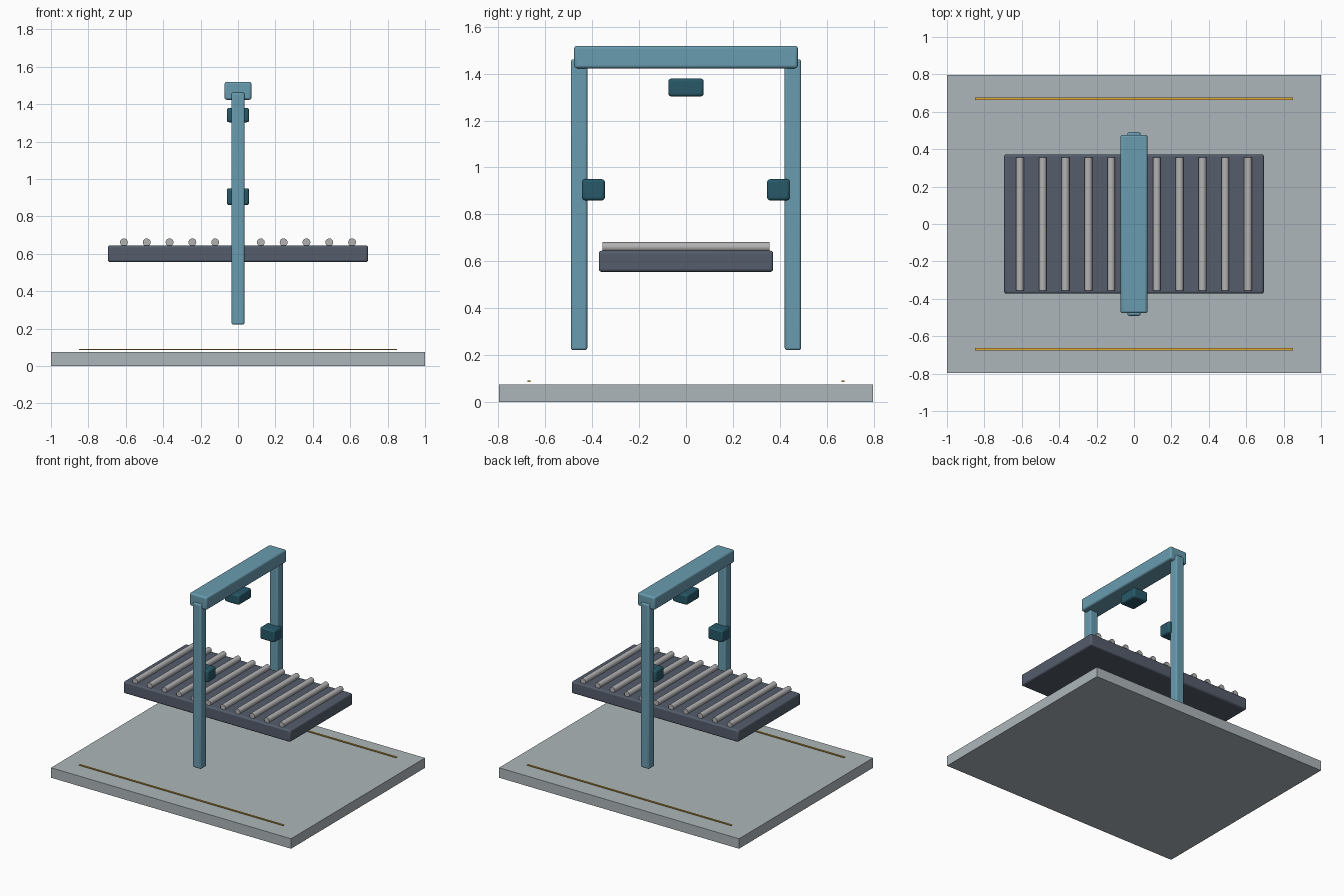
import bpy, bmesh
from mathutils import Matrix
from math import pi

if "Cube" in bpy.data.objects:
    bpy.data.objects.remove(bpy.data.objects["Cube"])


def material(name, r, g, b):
    m = bpy.data.materials.new(name)
    m.diffuse_color = (r, g, b, 1)
    m.use_nodes = True
    m.node_tree.nodes["Principled BSDF"].inputs["Base Color"].default_value = m.diffuse_color
    return m


CONCRETE = material("pale_grey", 0.42, 0.47, 0.49)
YELLOW = material("marking_yellow", 0.75, 0.42, 0.05)
DARK = material("dark_slate", 0.09, 0.11, 0.15)
STEEL = material("roller_steel", 0.45, 0.45, 0.45)
BLUE = material("frame_blue", 0.14, 0.33, 0.43)
TEAL = material("sensor_teal", 0.02, 0.10, 0.14)


def finish(name, bm, mat, bevel=0.0):
    me = bpy.data.meshes.new(name)
    bm.to_mesh(me)
    bm.free()
    ob = bpy.data.objects.new(name, me)
    bpy.context.collection.objects.link(ob)
    me.materials.append(mat)
    if bevel:
        mod = ob.modifiers.new("soft_edges", 'BEVEL')
        mod.width = bevel
        mod.segments = 3
    bpy.ops.object.select_all(action='DESELECT')
    ob.select_set(True)
    bpy.context.view_layer.objects.active = ob
    bpy.ops.object.shade_smooth_by_angle(angle=0.6)
    return ob


def box(name, size, loc, mat, bevel=0.0):
    bm = bmesh.new()
    bmesh.ops.create_cube(bm, size=1, matrix=Matrix.Translation(loc) @ Matrix.Diagonal((*size, 1)))
    return finish(name, bm, mat, bevel)


# Floor slab
box("floor_slab", (2, 1.594, 0.075), (0, 0, 0.0375), CONCRETE)

# Conveyor bed and its row of rollers
box("conveyor_bed", (1.39, 0.744, 0.09), (0, 0, 0.6), DARK, 0.012)
for i in range(11):
    bm = bmesh.new()
    place = Matrix.Translation(((i - 5) * 0.122, 0, 0.661)) @ Matrix.Rotation(pi / 2, 4, 'X')
    bmesh.ops.create_cone(bm, cap_ends=True, segments=20, radius1=0.021, radius2=0.021,
                          depth=0.71, matrix=place)
    finish(f"roller_{i + 1}", bm, STEEL)

# Mirrored floor lines, posts and side sensors
for side, s in (("front", -1), ("back", 1)):
    box(f"{side}_floor_line", (1.7, 0.012, 0.006), (0, s * 0.67, 0.089), YELLOW)
    box(f"{side}_post", (0.07, 0.07, 1.24), (0, s * 0.456, 0.841), BLUE, 0.01)
    box(f"{side}_sensor", (0.12, 0.096, 0.09), (0, s * 0.394, 0.905), TEAL, 0.012)

# Overhead beam and top sensor
box("overhead_beam", (0.144, 0.954, 0.096), (0, 0, 1.471), BLUE, 0.012)
box("top_sensor", (0.12, 0.15, 0.076), (0, 0, 1.341), TEAL, 0.012)
